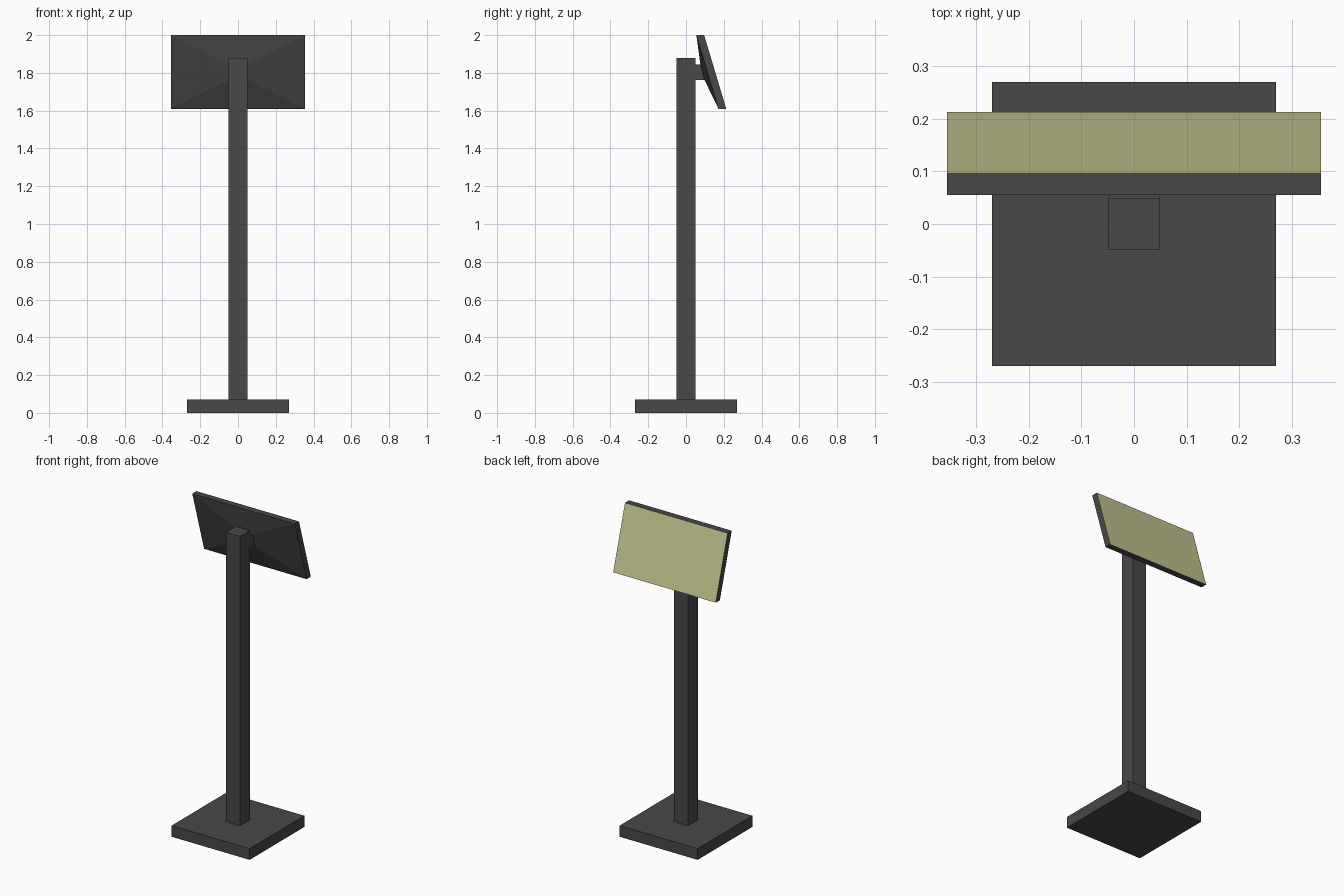
import bpy
import bmesh

cube = bpy.data.objects.get("Cube")
if cube:
    bpy.data.objects.remove(cube, do_unlink=True)


def material(name, rgb):
    mat = bpy.data.materials.new(name)
    mat.use_nodes = True
    mat.diffuse_color = (*rgb, 1)
    mat.node_tree.nodes["Principled BSDF"].inputs["Base Color"].default_value = (*rgb, 1)
    return mat


DARK = material("dark grey", (0.065, 0.065, 0.065))
SCREEN = material("pale yellow green", (0.55, 0.55, 0.28))


def finish(name, bm, *mats):
    bmesh.ops.recalc_face_normals(bm, faces=bm.faces[:])
    mesh = bpy.data.meshes.new(name)
    bm.to_mesh(mesh)
    bm.free()
    for mat in mats:
        mesh.materials.append(mat)
    obj = bpy.data.objects.new(name, mesh)
    bpy.context.collection.objects.link(obj)


def ring(bm, half_width, bottom, top):
    """Rectangle of vertices between a bottom and a top (y, z) edge."""
    corners = ((-1, bottom), (1, bottom), (1, top), (-1, top))
    return [bm.verts.new((s * half_width, *p)) for s, p in corners]


def loft(name, rings, *mats):
    """Closed solid through rectangles running front to back."""
    bm = bmesh.new()
    loops = [ring(bm, *r) for r in rings]
    bm.faces.new(loops[0])
    for a, b in zip(loops, loops[1:]):
        for i in range(4):
            j = (i + 1) % 4
            bm.faces.new((a[i], a[j], b[j], b[i]))
    last = bm.faces.new(loops[-1])
    last.material_index = len(mats) - 1
    finish(name, bm, *mats)


def box(name, half, z0, z1):
    loft(name, [(half, (y, z0), (y, z1)) for y in (-half, half)], DARK)


# Square foot and upright
box("base", 0.27, 0, 0.07)
box("post", 0.049, 0.07, 1.88)

# Short bracket joining the upright to the display
MOUNT = (0.049, (0.098, 1.762), (0.076, 1.845))
loft("mount", [(0.049, (0.049, 1.762), (0.049, 1.845)), MOUNT], DARK)

# Tilted display: tapered housing, slim rim, full-face screen
loft("display", [MOUNT,
                 (0.355, (0.172, 1.61), (0.055, 2.0)),
                 (0.355, (0.213, 1.61), (0.096, 2.0))], DARK, SCREEN)
